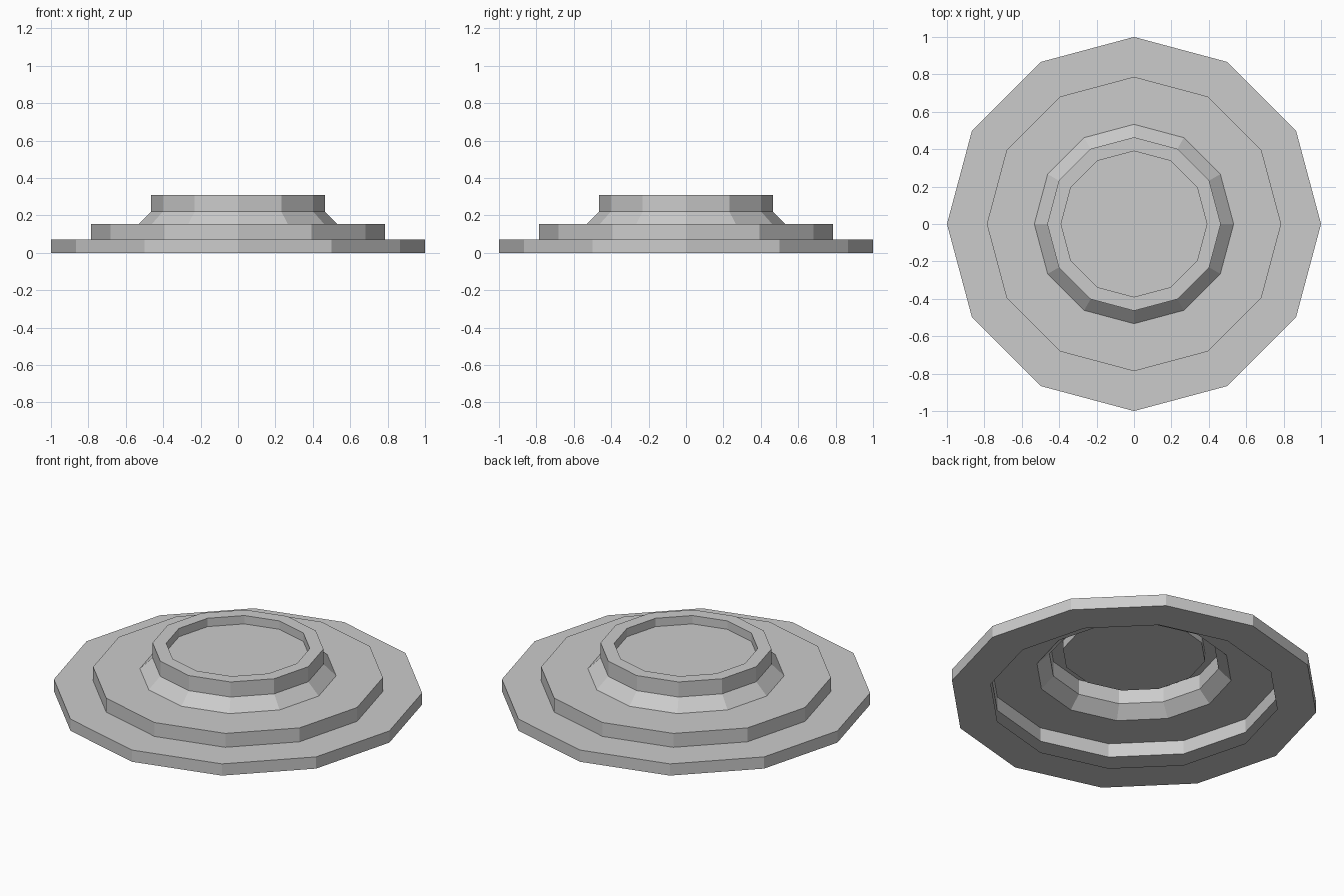
import bpy
from math import cos, sin, tau

if "Cube" in bpy.data.objects:
    bpy.data.objects.remove(bpy.data.objects["Cube"])

SIDES = 12


def revolve(name, profile, cap_end=False):
    """Turn an open (radius, height) profile into a flat-faced 12-sided shell."""
    verts = [(r * cos(tau * i / SIDES), r * sin(tau * i / SIDES), z)
             for r, z in profile for i in range(SIDES)]
    faces = []
    for k in range(len(profile) - 1):
        a, b = k * SIDES, (k + 1) * SIDES
        for i in range(SIDES):
            j = (i + 1) % SIDES
            faces.append((a + i, a + j, b + j, b + i))
    if cap_end:
        last = (len(profile) - 1) * SIDES
        faces.append(tuple(range(last, last + SIDES)))
    mesh = bpy.data.meshes.new(name)
    mesh.from_pydata(verts, [], faces)
    mesh.update()
    obj = bpy.data.objects.new(name, mesh)
    bpy.context.collection.objects.link(obj)
    return obj


# Wide base ring: underside, rim and top, open on the inside
revolve("base_flange", [(0.787, 0), (1.0, 0), (1.0, 0.07), (0.787, 0.07)])

# Second step, a thin shell open below
revolve("middle_step", [(0.787, 0.07), (0.787, 0.153), (0.533, 0.153)])

# Sloped neck, upright collar, and shallow recessed top
revolve("collar", [(0.533, 0.153), (0.464, 0.22), (0.464, 0.31),
                   (0.39, 0.31), (0.39, 0.26)], cap_end=True)
